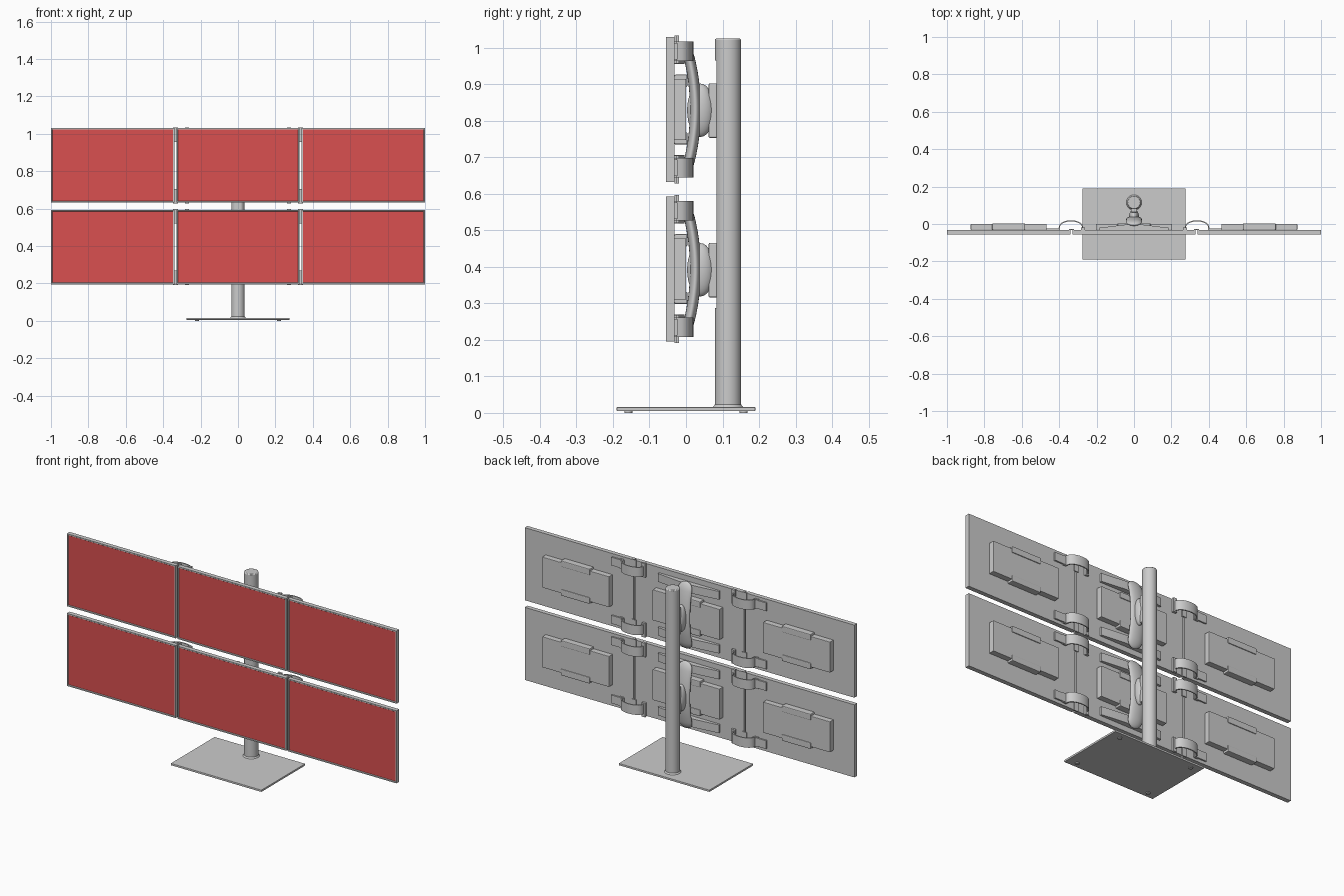
import bpy, bmesh, math
from mathutils import Matrix, Vector

if "Cube" in bpy.data.objects:
    bpy.data.objects.remove(bpy.data.objects["Cube"])

red = bpy.data.materials.new("screen_red")
red.diffuse_color = (0.7, 0.08, 0.08, 1)
red.use_nodes = True
red.node_tree.nodes["Principled BSDF"].inputs["Base Color"].default_value = red.diffuse_color


def finish(name, bm, smooth=False, bevel=0.0, segs=2):
    bmesh.ops.recalc_face_normals(bm, faces=bm.faces)
    me = bpy.data.meshes.new(name)
    bm.to_mesh(me)
    bm.free()
    ob = bpy.data.objects.new(name, me)
    bpy.context.collection.objects.link(ob)
    if bevel:
        m = ob.modifiers.new("bevel", 'BEVEL')
        m.width, m.segments, m.limit_method = bevel, segs, 'ANGLE'
    if smooth:
        bpy.ops.object.select_all(action='DESELECT')
        ob.select_set(True)
        bpy.context.view_layer.objects.active = ob
        bpy.ops.object.shade_smooth_by_angle(angle=math.radians(40))
    return ob


def box_bm(x, y, z):
    bm = bmesh.new()
    size = Vector((x[1] - x[0], y[1] - y[0], z[1] - z[0]))
    mid = Vector((sum(x) / 2, sum(y) / 2, sum(z) / 2))
    bmesh.ops.create_cube(bm, size=1, matrix=Matrix.Translation(mid) @ Matrix.Diagonal((*size, 1)))
    return bm


def box(name, x, y, z, bevel=0.0):
    return finish(name, box_bm(x, y, z), bevel=bevel)


def cylinder(name, c, r, z0, z1, segs=40, bevel=0.0, r2=None):
    bm = bmesh.new()
    bmesh.ops.create_cone(bm, cap_ends=True, segments=segs, radius1=r,
                          radius2=r if r2 is None else r2, depth=z1 - z0,
                          matrix=Matrix.Translation((c[0], c[1], (z0 + z1) / 2)))
    return finish(name, bm, True, bevel)


def extrude_profile(name, pts, z0, z1):
    bm = bmesh.new()
    face = bm.faces.new([bm.verts.new((x, y, z0)) for x, y in pts])
    out = bmesh.ops.extrude_face_region(bm, geom=[face])
    bmesh.ops.translate(bm, vec=(0, 0, z1 - z0),
                        verts=[v for v in out["geom"] if isinstance(v, bmesh.types.BMVert)])
    return finish(name, bm, True)


def screen(cx, cz):
    # housing with a bezel and a recessed red display
    bm = box_bm((cx - .33, cx + .33), (-.055, -.031), (cz - .199, cz + .199))
    bm.normal_update()
    front = min(bm.faces, key=lambda f: f.calc_center_median().y)
    bmesh.ops.inset_region(bm, faces=[front], thickness=.009, depth=0)
    bmesh.ops.inset_region(bm, faces=[front], thickness=.003, depth=-.003)
    front.material_index = 1
    ob = finish("screen", bm)
    ob.data.materials.append(None)
    ob.data.materials.append(red)
    # raised back panel with top and bottom clips
    box("back_panel", (cx - .203, cx + .203), (-.032, 0), (cz - .084, cz + .084), .002)
    for s in (-1, 1):
        z = sorted((cz + s * .062, cz + s * .096))
        box("panel_clip", (cx - .088, cx + .088), (-.032, .004), z, .004)


def hinge(side, cz, s):
    # arched strap joining the neighbouring screens
    n, r = 14, .006
    top, low = [], []
    for i in range(n + 1):
        a = math.pi * i / n
        top.append((.337 - .066 * math.cos(a), -.025 + .045 * math.sin(a) ** .8))
        low.append((.337 - (.066 - r) * math.cos(a), -.025 + (.045 - r) * math.sin(a) ** .8))
    pts = [(x * side, y) for x, y in top + [(.42, -.025), (.42, -.031)] + [(.337 + .060, -.031)] + low[::-1]]
    z0, z1 = sorted((cz + s * .133, cz + s * .186))
    extrude_profile("hinge_strap", pts, z0, z1)
    # mounting plates on both screens
    z = sorted((cz + s * .126, cz + s * .203))
    box("hinge_plate", sorted((side * .262, side * .283)), (-.032, -.019), z)
    box("hinge_plate", sorted((side * .395, side * .47)), (-.032, -.023), (z0 + .004, z1 - .004))
    box("hinge_link", sorted((side * .322, side * .348)), (-.032, -.026), z)


def row(cz):
    for cx in (-.67, 0, .67):
        screen(cx, cz)
    for side in (-1, 1):
        for s in (-1, 1):
            hinge(side, cz, s)
    # tapered cross bars behind the middle screen
    for s in (-1, 1):
        z0, z1 = sorted((cz + s * .125, cz + s * .17))
        extrude_profile("cross_bar", [(-.185, -.032), (.185, -.032), (.185, -.02), (.05, -.004),
                                      (-.05, -.004), (-.185, -.02)], z0, z1)
    # bowed rounded arm
    bm = bmesh.new()
    bmesh.ops.create_uvsphere(bm, u_segments=28, v_segments=16, radius=.042)
    ring = [e for e in bm.edges if all(abs(v.co.z) < 1e-5 for v in e.verts)]
    bmesh.ops.split_edges(bm, edges=ring)
    for f_ in bm.faces:
        up = f_.calc_center_median().z > 0
        for v in f_.verts:
            v.tag = up
    for v in bm.verts:
        v.co.z += .142 if v.tag else -.142
    rims = [e for e in bm.edges if e.is_boundary]
    made = bmesh.ops.bridge_loops(bm, edges=rims)
    along = [e for e in made["edges"] if abs(e.verts[0].co.z - e.verts[1].co.z) > .1]
    bmesh.ops.subdivide_edges(bm, edges=along, cuts=14, use_grid_fill=True)
    for v in bm.verts:
        v.co.y = v.co.y * .36 + .026 - .85 * v.co.z ** 2
        v.co.z += cz
    finish("support_arm", bm, True)
    # pivot dome and bracket to the column
    bm = bmesh.new()
    bmesh.ops.create_uvsphere(bm, u_segments=28, v_segments=16, radius=1,
                              matrix=Matrix.Translation((0, .04, cz - .002)) @ Matrix.Diagonal((.027, .037, .073, 1)))
    finish("pivot_dome", bm, True)
    box("column_bracket", (-.016, .016), (.062, .09), (cz - .078, cz + .072), .004)


# base plate on four small feet
box("base_plate", (-.275, .275), (-.19, .19), (.005, .016), .002)
for x in (-.22, .22):
    for y in (-.158, .158):
        cylinder("foot", (x, y), .011, 0, .006, 16)

# column with a collar and a flat channel on its front
column = cylinder("column", (0, .115), .036, .014, 1.026, bevel=.005)
cylinder("column_collar", (0, .115), .042, .015, .023, r2=.036)
cutter = box("channel_cutter", (-.05, .05), (.03, .084), (.288, .965))
cutter.hide_render = True
cutter.hide_set(True)
cut = column.modifiers.new("channel", 'BOOLEAN')
cut.operation, cut.object, cut.solver = 'DIFFERENCE', cutter, 'EXACT'

for cz in (.394, .831):
    row(cz)
